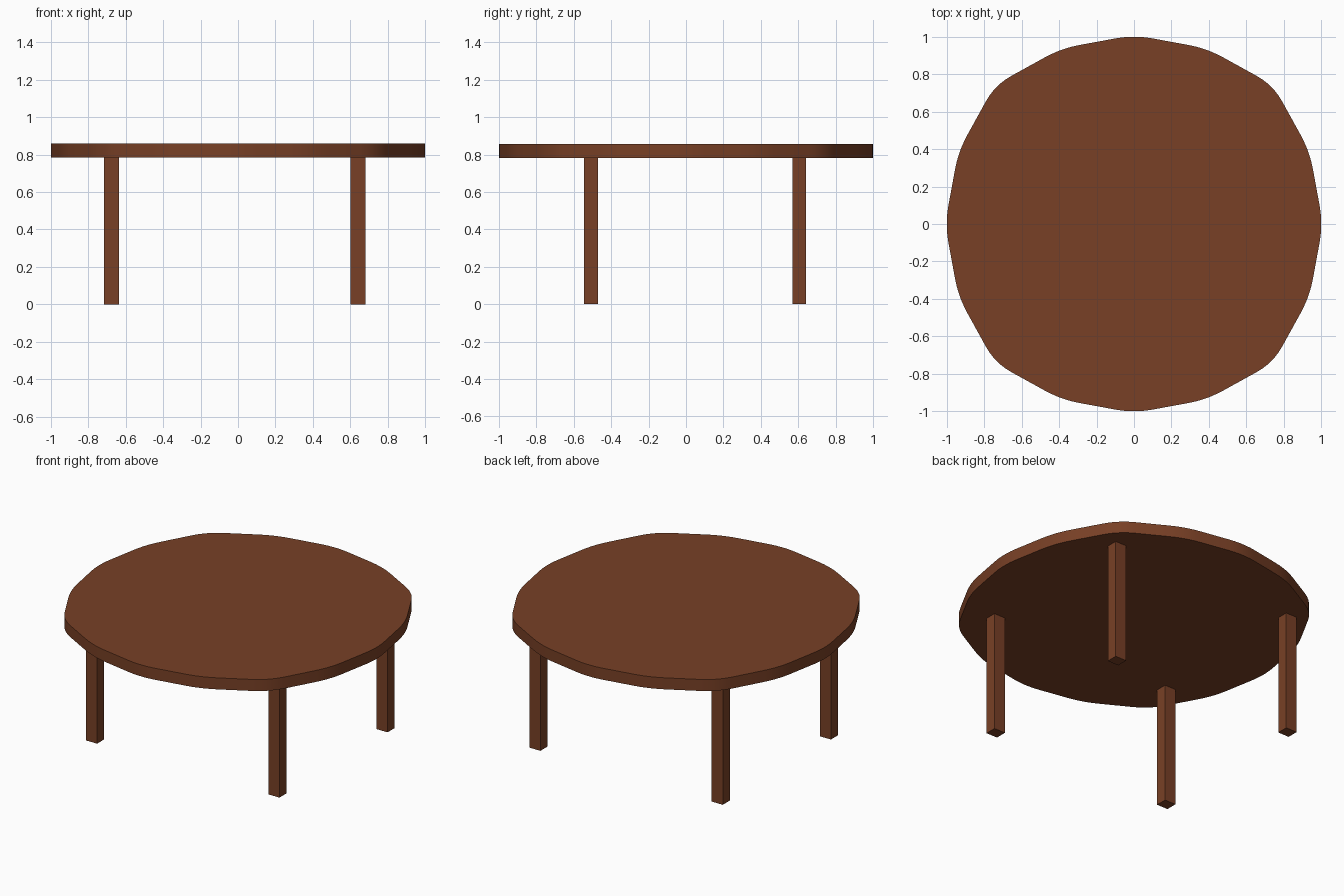
import bpy, bmesh, math
from mathutils import Vector

if "Cube" in bpy.data.objects:
    bpy.data.objects.remove(bpy.data.objects["Cube"])

wood = bpy.data.materials.new("brown wood")
wood.diffuse_color = (0.188, 0.051, 0.019, 1)
wood.use_nodes = True
wood.node_tree.nodes["Principled BSDF"].inputs["Base Color"].default_value = wood.diffuse_color


def add_object(name, bm):
    mesh = bpy.data.meshes.new(name)
    bm.to_mesh(mesh)
    bm.free()
    mesh.materials.append(wood)
    ob = bpy.data.objects.new(name, mesh)
    bpy.context.collection.objects.link(ob)
    return ob


# Tabletop outline: sixteen softly rounded corners
radii = [1.009, 1.015, 1.05, 1.015]
corners = [Vector((math.cos(i * math.tau / 16), math.sin(i * math.tau / 16))) * radii[i % 4]
           for i in range(16)]
outline = []
for i, c in enumerate(corners):
    a = c + (corners[i - 1] - c).normalized() * 0.10
    b = c + (corners[(i + 1) % 16] - c).normalized() * 0.10
    for k in range(6):
        t = k / 5
        outline.append(a * (1 - t) ** 2 + c * 2 * t * (1 - t) + b * t * t)
reach = max(p.x for p in outline)
outline = [p / reach for p in outline]

# Tabletop slab
bm = bmesh.new()
face = bm.faces.new([bm.verts.new((p.x, p.y, 0.783)) for p in outline])
top = bmesh.ops.extrude_face_region(bm, geom=[face])
bmesh.ops.translate(bm, vec=(0, 0, 0.075),
                    verts=[v for v in top["geom"] if isinstance(v, bmesh.types.BMVert)])
bmesh.ops.recalc_face_normals(bm, faces=bm.faces)
for f in bm.faces:
    f.smooth = len(f.verts) == 4
for e in bm.edges:
    e.smooth = all(len(f.verts) == 4 for f in e.link_faces)
add_object("tabletop", bm)

# Four square legs
for side, x in (("left", -0.675), ("right", 0.64)):
    for end, y in (("front", -0.508), ("back", 0.606)):
        bm = bmesh.new()
        bmesh.ops.create_cube(bm, size=1)
        for v in bm.verts:
            v.co = (x + v.co.x * 0.08, y + v.co.y * 0.073, (v.co.z + 0.5) * 0.785)
        add_object(f"{end}_{side}_leg", bm)
